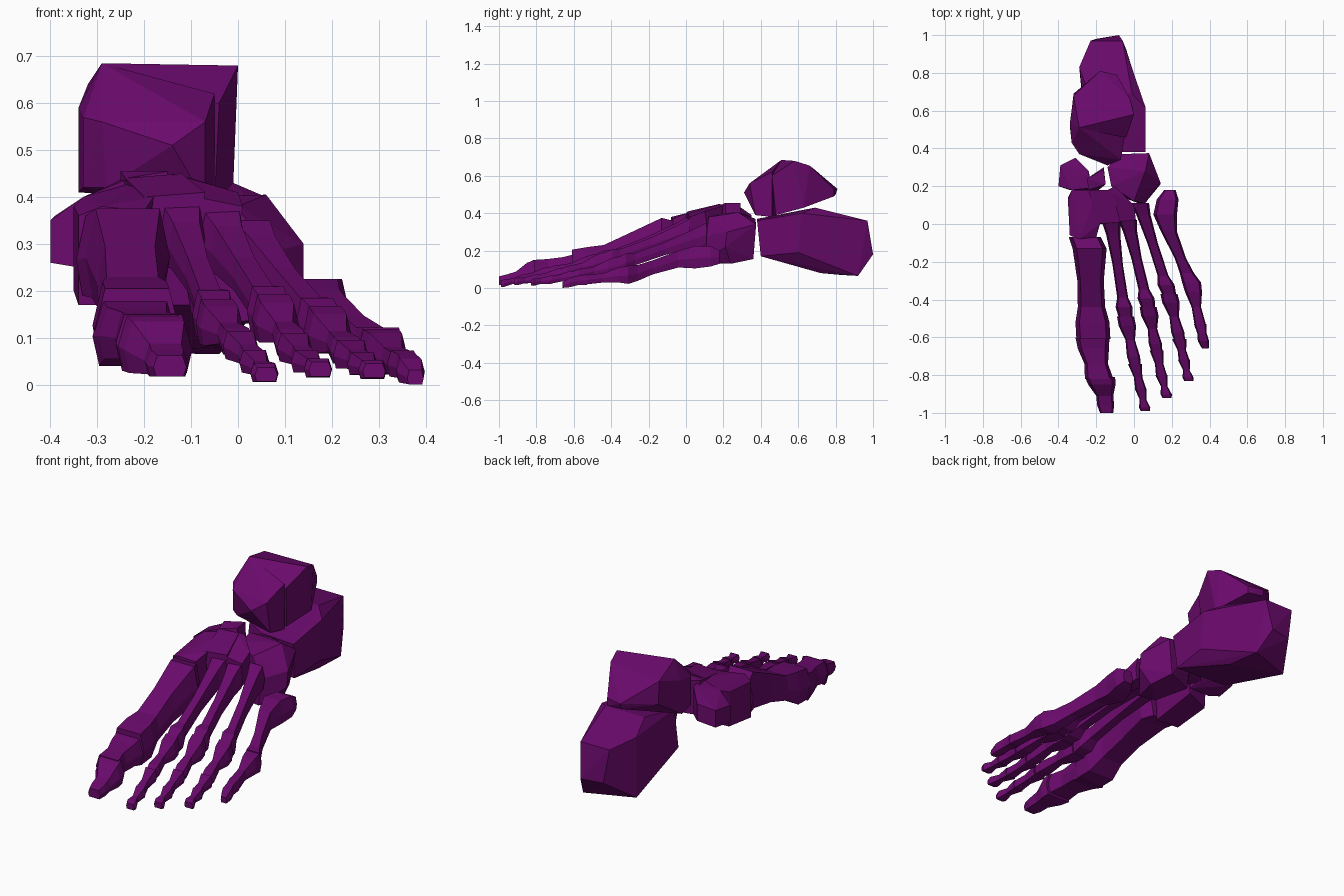
import bpy, bmesh

if "Cube" in bpy.data.objects:
    bpy.data.objects.remove(bpy.data.objects["Cube"], do_unlink=True)

# One flat purple
purple = bpy.data.materials.new("deep purple")
purple.use_nodes = True
color = (0.145, 0.003, 0.15, 1)
purple.diffuse_color = color
purple.node_tree.nodes["Principled BSDF"].inputs["Base Color"].default_value = color


def finish(name, bm):
    bmesh.ops.recalc_face_normals(bm, faces=bm.faces)
    mesh = bpy.data.meshes.new(name)
    bm.to_mesh(mesh)
    bm.free()
    mesh.materials.append(purple)
    obj = bpy.data.objects.new(name, mesh)
    bpy.context.collection.objects.link(obj)


def block(name, points):
    """Faceted chunk: the convex hull of a few corners."""
    bm = bmesh.new()
    for p in points:
        bm.verts.new(p)
    bmesh.ops.convex_hull(bm, input=bm.verts)
    loose = [v for v in bm.verts if not v.link_faces]
    bmesh.ops.delete(bm, geom=loose, context="VERTS")
    bmesh.ops.dissolve_limit(bm, angle_limit=0.12, verts=bm.verts, edges=bm.edges)
    finish(name, bm)


SECTION = [(-.42, -.5), (.42, -.5), (.5, -.05), (.38, .5), (-.38, .5), (-.5, -.05)]


def bone(name, stations):
    """Long bone: six-sided sections (x, y, z, width, height) joined along y."""
    bm = bmesh.new()
    rings = [[bm.verts.new((x + u * w, y, z + v * h)) for u, v in SECTION]
             for x, y, z, w, h in stations]
    for a, b in zip(rings, rings[1:]):
        for i in range(6):
            j = (i + 1) % 6
            bm.faces.new((a[i], a[j], b[j], b[i]))
    bm.faces.new(rings[0])
    bm.faces.new(rings[-1])
    finish(name, bm)


# Heel
block("heel_bone", [
    (-.23, .97, .36), (-.06, .97, .36), (-.08, 1, .18), (-.20, .98, .18),
    (-.04, .92, .065), (-.29, .83, .07), (-.29, .83, .39), (-.03, .72, .08),
    (.06, .62, .40), (.06, .60, .19), (-.24, .69, .43), (-.01, .69, .43),
    (.06, .38, .36), (.05, .40, .17), (-.24, .44, .38), (-.25, .42, .17),
    (-.13, .38, .37), (-.13, .41, .165)])

# Ankle: body and the narrower head in front of it
block("ankle_body", [
    (-.29, .51, .685), (0, .58, .68), (-.32, .68, .64), (-.02, .66, .655),
    (-.18, .81, .53), (-.09, .79, .53), (-.18, .80, .50), (-.09, .79, .49),
    (-.32, .69, .52), (-.01, .63, .43), (-.34, .53, .59), (-.34, .52, .41),
    (-.33, .43, .57), (-.33, .43, .42), (-.04, .46, .60), (-.05, .48, .39)])
block("ankle_head", [
    (-.29, .51, .685), (-.05, .46, .62), (-.33, .43, .57), (-.33, .43, .42),
    (-.29, .37, .56), (-.28, .39, .42), (-.14, .31, .51), (-.13, .37, .40),
    (-.07, .34, .56), (-.07, .37, .39), (-.05, .46, .38), (-.25, .48, .38)])

# Midfoot: two overlapping lobes, wedge bones, outer block
block("navicular_inner_lobe", [
    (-.40, .20, .26), (-.40, .20, .35), (-.39, .31, .27), (-.39, .31, .36),
    (-.31, .35, .30), (-.31, .35, .39), (-.24, .28, .29), (-.24, .28, .44),
    (-.34, .18, .25), (-.33, .18, .40), (-.22, .18, .25), (-.23, .19, .44)])
block("navicular_outer_lobe", [
    (-.25, .24, .27), (-.25, .24, .455), (-.16, .30, .29), (-.16, .29, .455),
    (-.15, .21, .28), (-.15, .21, .455), (-.20, .17, .27), (-.24, .18, .44)])
block("inner_wedge", [
    (-.35, .13, .38), (-.35, .14, .20), (-.34, -.06, .36), (-.34, -.06, .17),
    (-.20, -.07, .37), (-.21, -.07, .17), (-.33, .18, .40), (-.19, .18, .44),
    (-.22, .18, .22), (-.18, .0, .40), (-.29, -.08, .38)])
block("middle_wedge", [
    (-.24, .18, .44), (-.12, .18, .45), (-.20, .0, .40), (-.07, .01, .41),
    (-.19, .17, .25), (-.12, .17, .25), (-.17, .0, .25), (-.09, .01, .25)])
block("outer_wedge", [
    (-.14, .18, .45), (-.10, .20, .44), (0, .10, .41), (.01, .02, .38),
    (-.09, .01, .40), (-.12, .18, .25), (-.03, .13, .24), (-.07, .02, .24),
    (-.01, .02, .24)])
block("outer_midfoot_block", [
    (-.14, .30, .40), (-.07, .37, .37), (.08, .375, .34), (.06, .28, .405),
    (.14, .22, .30), (.14, .21, .22), (.06, .11, .28), (.05, .10, .14),
    (-.12, .20, .40), (0, .12, .38), (-.03, .13, .13), (-.10, .30, .15),
    (.05, .36, .155), (.09, .24, .13)])

# Big toe
bone("metatarsal_1", [
    (-.26, -.07, .275, .17, .17), (-.235, -.13, .28, .18, .19),
    (-.23, -.30, .22, .14, .15), (-.225, -.44, .165, .145, .13),
    (-.22, -.52, .135, .18, .17), (-.215, -.61, .125, .18, .16)])
bone("big_toe_base", [
    (-.22, -.60, .11, .18, .14), (-.215, -.66, .11, .165, .11),
    (-.20, -.74, .105, .125, .10), (-.185, -.82, .095, .15, .11)])
bone("big_toe_tip", [
    (-.18, -.81, .09, .16, .12), (-.17, -.85, .08, .145, .11),
    (-.155, -.91, .055, .09, .065), (-.15, -.96, .045, .09, .055),
    (-.145, -1, .04, .07, .045)])

# Middle rays: base and knuckle of the long bone, then the toe joints
rays = {
    2: [(-.12, .01, .32), (-.045, -.49, .135), (.005, -.74, .085), (.035, -.87, .05), (.06, -.99, .022)],
    3: [(-.035, .02, .31), (.075, -.44, .145), (.12, -.67, .08), (.145, -.80, .05), (.175, -.92, .033)],
    4: [(.03, .11, .29), (.185, -.37, .12), (.24, -.61, .065), (.265, -.72, .045), (.29, -.83, .03)],
}
for n, pts in rays.items():
    a, k, p, m, t = pts

    def along(s, e, f, w, h):
        return tuple(s[i] + (e[i] - s[i]) * f for i in range(3)) + (w, h)

    bone(f"metatarsal_{n}", [
        along(a, k, 0, .10, .12), along(a, k, .13, .075, .10), along(a, k, .45, .055, .07),
        along(a, k, .8, .058, .065), along(a, k, .9, .09, .095), along(a, k, 1, .075, .085)])
    bone(f"toe_{n}_base", [
        along(k, p, 0, .09, .095), along(k, p, .2, .092, .085), along(k, p, .5, .05, .045),
        along(k, p, .85, .07, .055), along(k, p, 1, .06, .045)])
    bone(f"toe_{n}_middle", [
        along(p, m, 0, .075, .06), along(p, m, .55, .045, .04), along(p, m, 1, .058, .042)])
    bone(f"toe_{n}_tip", [
        along(m, t, 0, .064, .048), along(m, t, .5, .035, .03), along(m, t, .85, .06, .04),
        along(m, t, 1, .048, .03)])

# Little toe
bone("metatarsal_5", [
    (.19, .18, .165, .06, .07), (.178, .13, .17, .115, .11), (.165, .05, .165, .125, .12),
    (.185, -.04, .155, .085, .09), (.245, -.18, .11, .06, .075),
    (.28, -.26, .08, .075, .085), (.305, -.31, .072, .10, .10)])
bone("little_toe_base", [
    (.305, -.31, .07, .10, .095), (.315, -.36, .07, .09, .08),
    (.33, -.44, .055, .05, .05), (.35, -.53, .045, .06, .05)])
bone("little_toe_tip", [
    (.35, -.53, .045, .065, .055), (.36, -.58, .04, .05, .05),
    (.368, -.62, .03, .06, .05), (.378, -.66, .016, .035, .03)])
